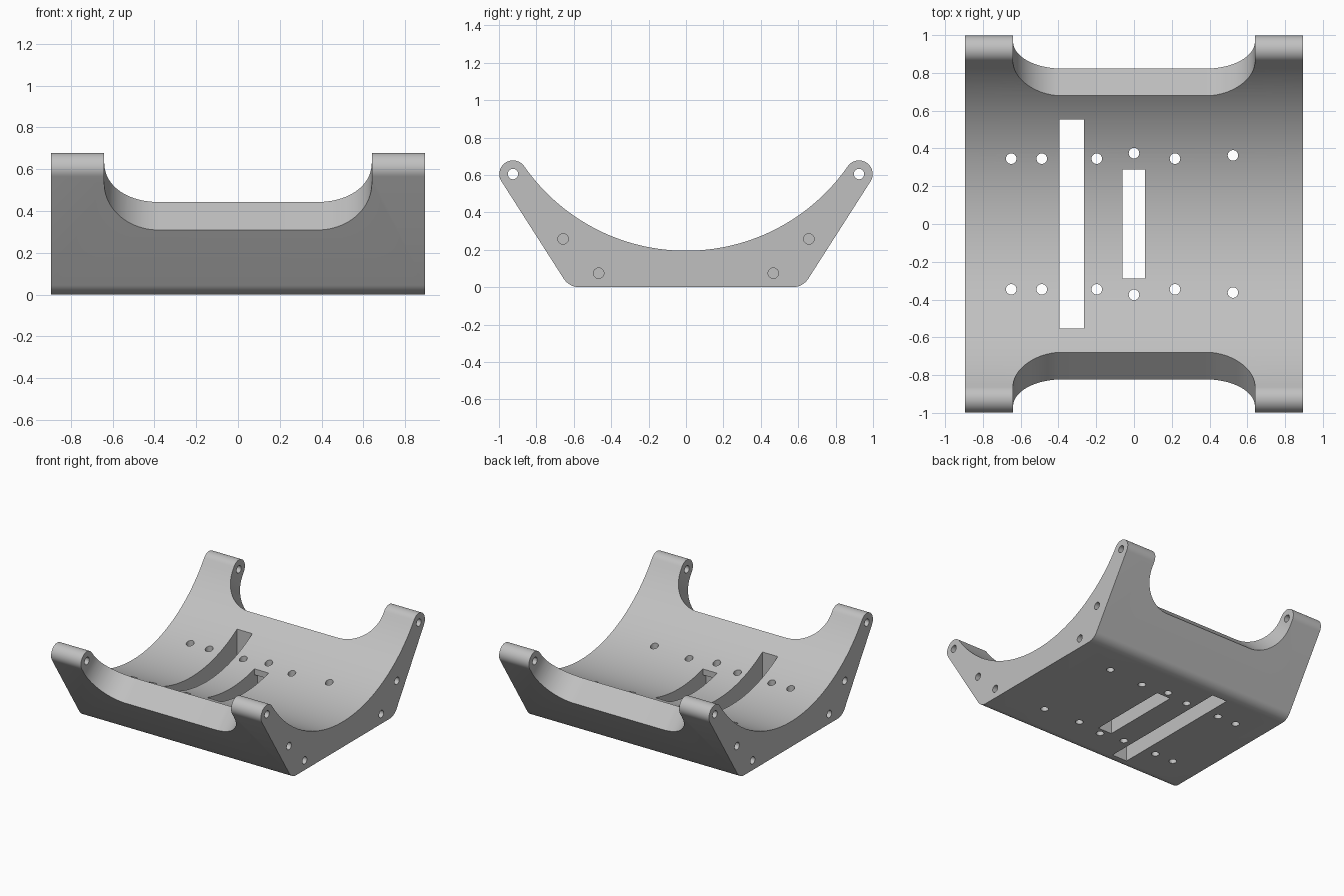
import bpy, bmesh, math
from mathutils import Vector

cube = bpy.data.objects.get("Cube")
if cube:
    bpy.data.objects.remove(cube, do_unlink=True)

HALF_X = 0.895
EAR = Vector((0.925, 0.605))      # centre of the rounded ear in (y, z)
EAR_R = 0.073
HOLE_R = 0.028

grey = bpy.data.materials.new("light grey")
grey.use_nodes = True
colour = (0.53, 0.53, 0.53, 1)
grey.diffuse_color = colour
grey.node_tree.nodes["Principled BSDF"].inputs["Base Color"].default_value = colour


def prism(name, points, sweep):
    """Sweep a closed 3D outline along a vector."""
    bm = bmesh.new()
    face = bm.faces.new([bm.verts.new(p) for p in points])
    new = bmesh.ops.extrude_face_region(bm, geom=[face])["geom"]
    bmesh.ops.translate(bm, vec=sweep, verts=[v for v in new if isinstance(v, bmesh.types.BMVert)])
    bmesh.ops.recalc_face_normals(bm, faces=bm.faces[:])
    mesh = bpy.data.meshes.new(name)
    bm.to_mesh(mesh)
    bm.free()
    obj = bpy.data.objects.new(name, mesh)
    bpy.context.collection.objects.link(obj)
    return obj


def arc(centre, radius, start, end, steps):
    """Points on an arc, angles in radians."""
    angles = [start + (end - start) * i / steps for i in range(steps + 1)]
    return [Vector((centre[0] + radius * math.cos(a), centre[1] + radius * math.sin(a))) for a in angles]


# Cradle cross-section: half outline from the bottom centre up to the bowl
bowl_z = 1.249
bowl_r = bowl_z - 0.195
slope = math.radians(-32.6)       # direction of the sloped side's normal
normal = Vector((math.cos(slope), math.sin(slope)))
fillet_r = 0.1
offset = (EAR + normal * EAR_R).dot(normal) - fillet_r
fillet_y = (offset - fillet_r * normal.y) / normal.x
ear_turn = math.atan2(bowl_z - EAR.y, -EAR.x)
bowl_turn = ear_turn - math.pi
half = arc((fillet_y, fillet_r), fillet_r, -math.pi / 2, slope, 10)
half += arc(EAR, EAR_R, slope, ear_turn, 24)
half += arc((0, bowl_z), bowl_r, bowl_turn, -math.pi / 2, 40)[1:]
outline = half + [Vector((-p.x, p.y)) for p in reversed(half[:-1])]
cradle = prism("cradle_body", [(-HALF_X, p.x, p.y) for p in outline], (2 * HALF_X, 0, 0))
cradle.data.materials.append(grey)

cutters = []


def hole_x(y, z, x, length):
    ring = arc((y, z), HOLE_R, 0, 2 * math.pi, 24)[:-1]
    cutters.append(prism("side_hole_cutter", [(x, p.x, p.y) for p in ring], (length, 0, 0)))


def box(x0, x1, half_y, height):
    corners = [(x0, -half_y, -0.1), (x1, -half_y, -0.1), (x1, half_y, -0.1), (x0, half_y, -0.1)]
    cutters.append(prism("slot_cutter", corners, (0, 0, height + 0.1)))


# Rounded notches between the ears, cut along a slanted direction
for side in (-1, 1):
    u_dir = Vector((0, side * 0.68, 0.73))
    sweep = Vector((0, side * -0.73, 0.68))
    base = Vector((0, side * 0.822, 0.31)) - sweep * 0.3
    section = arc((-0.38, 0.26), 0.26, math.pi, 1.5 * math.pi, 20)
    section += arc((0.38, 0.26), 0.26, 1.5 * math.pi, 2 * math.pi, 20)
    section += [Vector((0.64, 0.9)), Vector((-0.64, 0.9))]
    cutters.append(prism("notch_cutter", [base + Vector((p.x, 0, 0)) + u_dir * p.y for p in section], sweep * 0.75))

    # Rod holes through the ears and blind holes in the ends
    hole_x(side * EAR.x, EAR.y, -1, 2)
    for y, z in ((0.657, 0.258), (0.467, 0.075)):
        for x in (-1, 0.7):
            hole_x(side * y, z, x, 0.3)

    # Vertical screw holes through the floor
    for x, y in ((-0.65, 0.346), (-0.488, 0.346), (-0.197, 0.346), (0, 0.375), (0.217, 0.346), (0.524, 0.363)):
        ring = arc((x, side * y), HOLE_R, 0, 2 * math.pi, 24)[:-1]
        cutters.append(prism("screw_hole_cutter", [(p.x, p.y, -0.1) for p in ring], (0, 0, 0.7)))

# Long slot, short slot and the pocket beneath the short slot
box(-0.395, -0.265, 0.553, 0.8)
box(-0.062, 0.058, 0.289, 0.8)
box(-0.062, 0.058, 0.325, 0.19)

# Apply the cuts and remove the cutters
bpy.context.view_layer.objects.active = cradle
for cutter in cutters:
    mod = cradle.modifiers.new("cut", "BOOLEAN")
    mod.operation = "DIFFERENCE"
    mod.solver = "EXACT"
    mod.object = cutter
    bpy.ops.object.modifier_apply(modifier=mod.name)
    bpy.data.objects.remove(cutter, do_unlink=True)

bpy.ops.object.select_all(action="DESELECT")
cradle.select_set(True)
bpy.ops.object.shade_smooth_by_angle(angle=math.radians(25))
